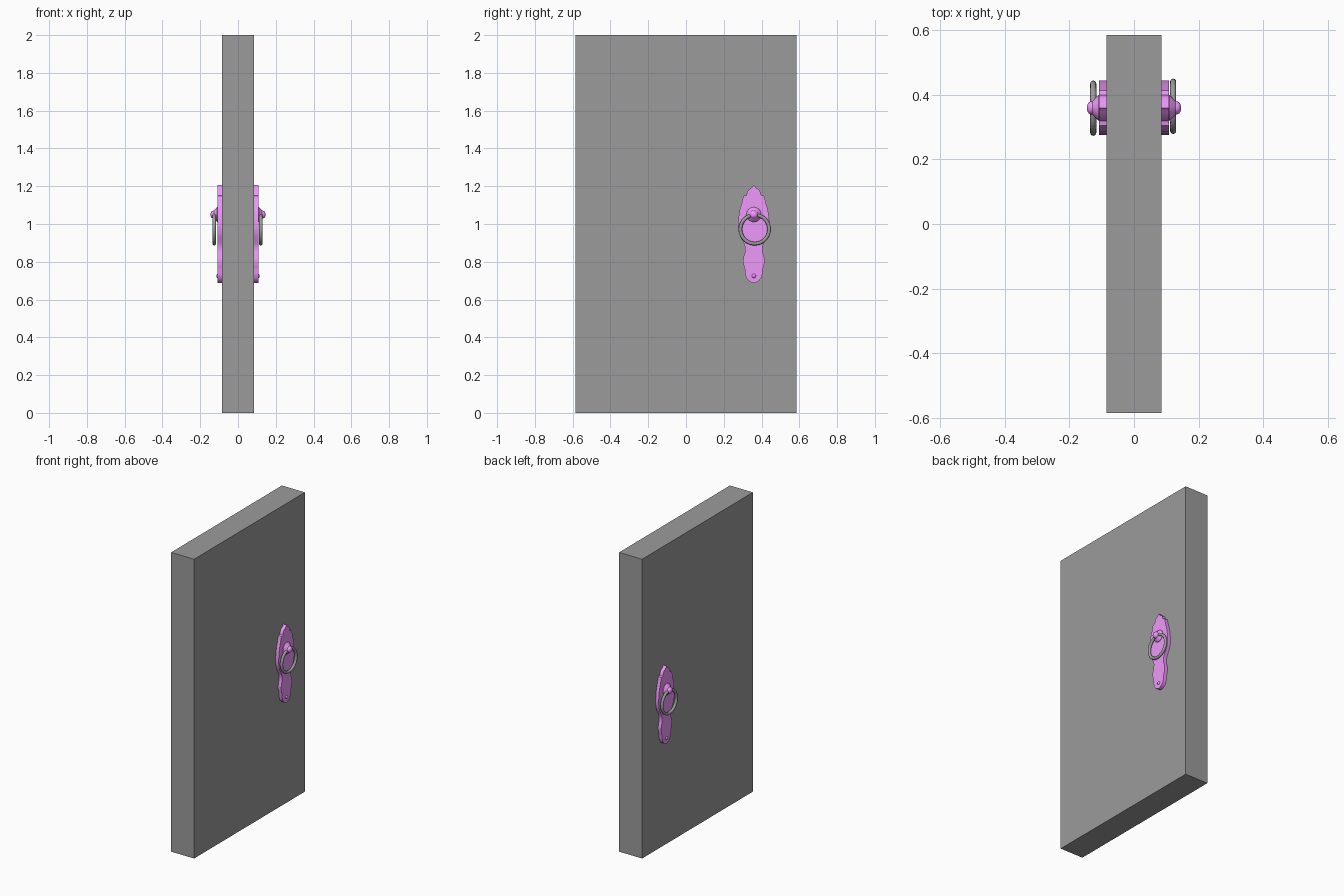
import bpy, bmesh, math
from mathutils import Matrix

if "Cube" in bpy.data.objects:
    bpy.data.objects.remove(bpy.data.objects["Cube"])

Y0 = 0.359  # handle centre line


def material(name, rgb):
    mat = bpy.data.materials.new(name)
    mat.diffuse_color = (*rgb, 1)
    mat.use_nodes = True
    mat.node_tree.nodes["Principled BSDF"].inputs["Base Color"].default_value = mat.diffuse_color
    return mat


pink = material("pink_metal", (0.855, 0.315, 0.95))
grey = material("dark_grey", (0.33, 0.33, 0.33))


def finish(bm, name, mat, smooth=True):
    bmesh.ops.recalc_face_normals(bm, faces=bm.faces)
    me = bpy.data.meshes.new(name)
    bm.to_mesh(me)
    bm.free()
    ob = bpy.data.objects.new(name, me)
    bpy.context.collection.objects.link(ob)
    me.materials.append(mat)
    if smooth:
        bpy.ops.object.select_all(action='DESELECT')
        ob.select_set(True)
        bpy.context.view_layer.objects.active = ob
        bpy.ops.object.shade_smooth_by_angle(angle=math.radians(35))
    return ob


def lathe(name, profile, z, side, steps=24):
    """Revolve (x, radius) points about an x-directed axis at height z."""
    bm = bmesh.new()
    verts = [bm.verts.new((side * x, Y0 + r, z)) for x, r in profile]
    edges = [bm.edges.new(p) for p in zip(verts, verts[1:])]
    bmesh.ops.spin(bm, geom=verts + edges, cent=(0, Y0, z), axis=(1, 0, 0),
                   angle=2 * math.pi, steps=steps)
    bmesh.ops.remove_doubles(bm, verts=bm.verts, dist=1e-5)
    return finish(bm, name, pink)


# Door slab
bm = bmesh.new()
bmesh.ops.create_cube(bm, size=1, matrix=Matrix.Translation((0, 0, 1))
                      @ Matrix.Diagonal((0.17, 1.17, 2, 1)))
finish(bm, "door_slab", grey, smooth=False)

# Half outline of the backplate, stepped near the tip: (half width, z)
OUTLINE = [(0, 1.207), (0.012, 1.192), (0.030, 1.180), (0.036, 1.165), (0.040, 1.152),
           (0.054, 1.149), (0.060, 1.130), (0.064, 1.110), (0.074, 1.08), (0.080, 1.04),
           (0.084, 1.0), (0.081, 0.96), (0.068, 0.925), (0.053, 0.90), (0.045, 0.875),
           (0.047, 0.85), (0.055, 0.825), (0.057, 0.80), (0.052, 0.775), (0.047, 0.76),
           (0.047, 0.74), (0.040, 0.715), (0.028, 0.70), (0.014, 0.691), (0, 0.687)]

# Front-to-back profiles of the boss and the screw head
KNOB = [(0.10, 0), (0.10, 0.04), (0.110, 0.039), (0.118, 0.032), (0.128, 0.021),
        (0.134, 0.020), (0.140, 0.017), (0.144, 0.011), (0.146, 0)]
SCREW = [(0.10, 0), (0.10, 0.011), (0.108, 0.011), (0.112, 0.008), (0.1145, 0.004), (0.115, 0)]

for side, label, ring_x, ring_y in ((1, "right", 0.121, 0.364), (-1, "left", -0.126, 0.358)):
    # Shaped backplate
    bm = bmesh.new()
    loop = OUTLINE + [(-w, z) for w, z in OUTLINE[-2:0:-1]]
    face = bm.faces.new([bm.verts.new((side * 0.08, Y0 + w, z)) for w, z in loop])
    geo = bmesh.ops.extrude_face_region(bm, geom=[face], use_keep_orig=True)["geom"]
    bmesh.ops.translate(bm, vec=(side * 0.0275, 0, 0),
                        verts=[g for g in geo if isinstance(g, bmesh.types.BMVert)])
    finish(bm, f"backplate_{label}", pink)

    # Ring boss and screw
    lathe(f"ring_boss_{label}", KNOB, 1.05, side)
    lathe(f"screw_{label}", SCREW, 0.725, side, 16)

    # Pull ring
    bpy.ops.mesh.primitive_torus_add(major_radius=0.076, minor_radius=0.0095,
                                     major_segments=40, minor_segments=12,
                                     location=(ring_x, ring_y, 0.972),
                                     rotation=(0, math.pi / 2, 0))
    ring = bpy.context.object
    ring.name = f"pull_ring_{label}"
    ring.data.materials.append(grey)
    bpy.ops.object.shade_smooth_by_angle(angle=math.radians(60))
